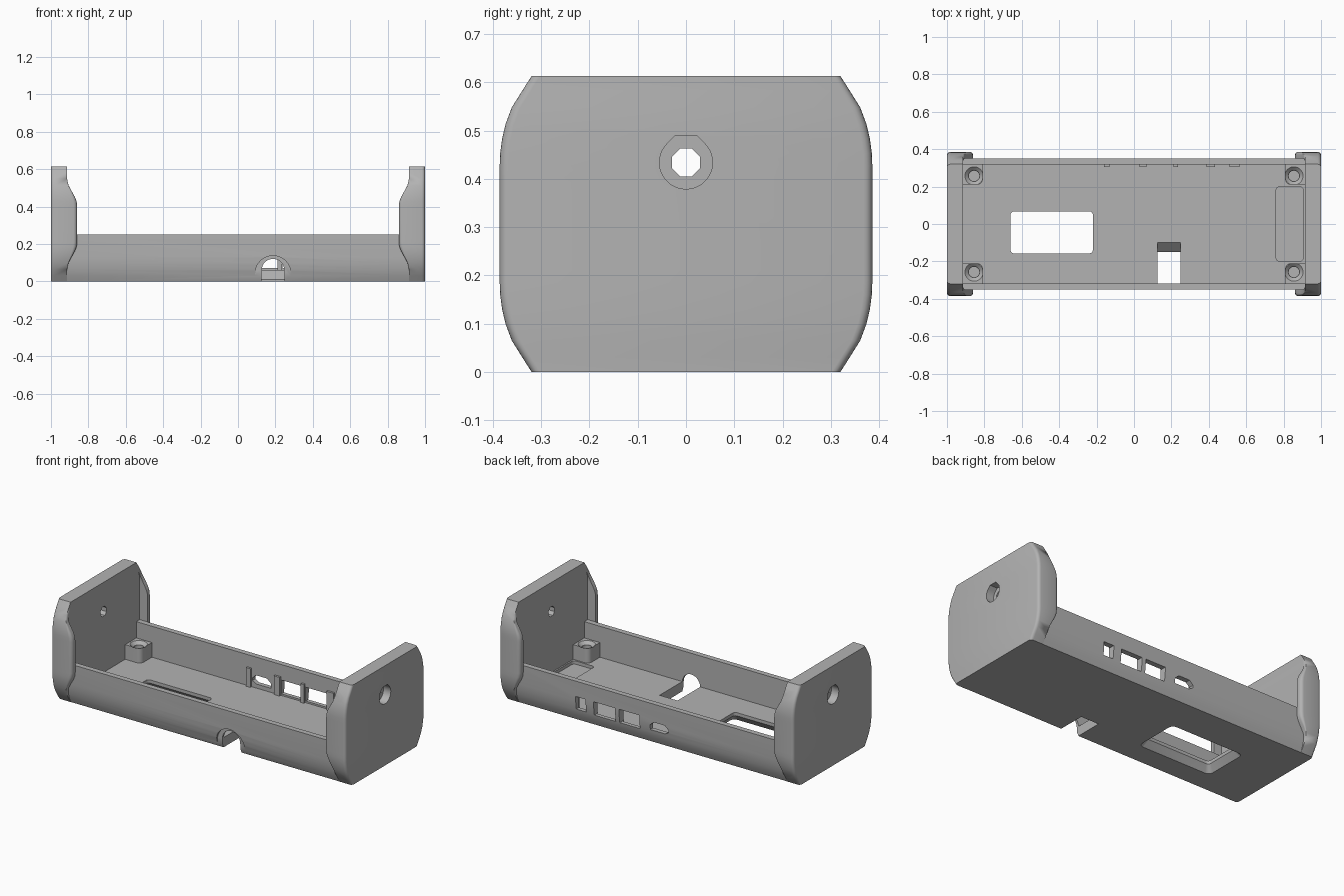
import bpy, bmesh
from math import sin, cos, pi
from mathutils import Vector

cube = bpy.data.objects.get("Cube")
if cube:
    bpy.data.objects.remove(cube, do_unlink=True)

grey = bpy.data.materials.new("matte_grey")
grey.use_nodes = True
grey.diffuse_color = (0.45, 0.45, 0.45, 1)
grey.node_tree.nodes["Principled BSDF"].inputs["Base Color"].default_value = (0.45, 0.45, 0.45, 1)


def loft(name, rings):
    """Skin a stack of equal-length rings and close both ends."""
    bm = bmesh.new()
    loops = [[bm.verts.new(p) for p in ring] for ring in rings]
    n = len(loops[0])
    for a, b in zip(loops, loops[1:]):
        for i in range(n):
            j = (i + 1) % n
            bm.faces.new((a[i], a[j], b[j], b[i]))
    bm.faces.new(loops[0])
    bm.faces.new(loops[-1])
    bmesh.ops.remove_doubles(bm, verts=bm.verts, dist=1e-5)
    bmesh.ops.recalc_face_normals(bm, faces=bm.faces)
    mesh = bpy.data.meshes.new(name)
    bm.to_mesh(mesh)
    bm.free()
    mesh.materials.append(grey)
    obj = bpy.data.objects.new(name, mesh)
    bpy.context.collection.objects.link(obj)
    return obj


def prism(name, pts, axis, lo, hi, pts_hi=None):
    """Extrude a 2D outline along an axis; the other two axes keep their order."""
    def ring(outline, d):
        order = {"x": lambda u, v: (d, u, v), "y": lambda u, v: (u, d, v), "z": lambda u, v: (u, v, d)}
        return [Vector(order[axis](u, v)) for u, v in outline]
    return loft(name, [ring(pts, lo), ring(pts_hi or pts, hi)])


def rect(u0, u1, v0, v1, r=0.0):
    if not r:
        return [(u0, v0), (u1, v0), (u1, v1), (u0, v1)]
    corners = [(u1 - r, v1 - r), (u0 + r, v1 - r), (u0 + r, v0 + r), (u1 - r, v0 + r)]
    return [(cu + r * cos((q + k / 5) * pi / 2), cv + r * sin((q + k / 5) * pi / 2))
            for q, (cu, cv) in enumerate(corners) for k in range(6)]


def circle(u, v, r, n=32):
    return [(u + r * cos(2 * pi * i / n), v + r * sin(2 * pi * i / n)) for i in range(n)]


def arch(u, r, base, spring):
    arc = [(u + r * cos(pi * i / 20), spring + r * sin(pi * i / 20)) for i in range(21)]
    return [(u + r, base)] + arc + [(u - r, base)]


def teardrop(u, v, r, both=False):
    """Circle with a flat top on 45 degree shoulders; optionally the same below."""
    t = 0.414 * r
    top = [(u + t, v + r), (u - t, v + r)]
    if both:
        return [(u + r, v - t), (u + r, v + t)] + top + [(u - r, v + t), (u - r, v - t), (u - t, v - r), (u + t, v - r)]
    arc = [(u + r * cos(a), v + r * sin(a)) for a in (pi * (0.75 + 1.5 * i / 28) for i in range(29))]
    return top + arc


def boolean(obj, other, op="DIFFERENCE"):
    other.hide_render = True
    mod = obj.modifiers.new("cut", "BOOLEAN")
    mod.operation, mod.solver, mod.object = op, "EXACT", other
    bpy.context.view_layer.objects.active = obj
    bpy.ops.object.modifier_apply(modifier=mod.name)
    bpy.data.objects.remove(other, do_unlink=True)


def finish(obj):
    bpy.ops.object.select_all(action="DESELECT")
    obj.select_set(True)
    bpy.context.view_layer.objects.active = obj
    bpy.ops.object.shade_smooth_by_angle(angle=0.45)


HEIGHT, PLATE, FLOOR, WALL, RIM = 0.613, 0.914, 0.06, 0.318, 0.25

# Tray: curved outer walls around a flat floor
side = [(0.319, 0), (0.332, 0.03), (0.341, 0.06), (0.347, 0.095), (0.35, 0.13), (0.351, RIM)]
outline = side + [(-y, z) for y, z in reversed(side)]
tray = prism("tray", outline, "x", -0.93, 0.93)
boolean(tray, prism("cavity", rect(-WALL, WALL, FLOOR, 0.5), "x", -PLATE, PLATE))

# Floor window, flared towards the underside
window = (-0.66, -0.22, -0.157, 0.067)
boolean(tray, prism("window_cut", rect(*window, 0.018), "z", -0.1, 0.1))
wide = (window[0] - 0.03, window[1] + 0.03, window[2] - 0.03, window[3] + 0.03)
boolean(tray, prism("window_flare", rect(*wide, 0.03), "z", -0.001, 0.04, rect(*window, 0.018)))

# Shallow pocket at one end of the floor
boolean(tray, prism("pocket_cut", rect(0.76, 0.905, -0.2, 0.2, 0.02), "z", FLOOR - 0.02, 0.1))

# Cable entry: floor slot with ramp, arch through the front wall, outer recess
CABLE = 0.187
ramp = [(-0.4, -0.01), (-0.15, -0.01), (-0.15, 0.01), (-0.098, FLOOR), (-0.098, 0.065), (-0.315, 0.065), (-0.4, 0.03)]
boolean(tray, prism("slot_cut", ramp, "x", CABLE - 0.061, CABLE + 0.061))
boolean(tray, prism("arch_cut", arch(CABLE, 0.06, -0.01, 0.06), "y", -0.4, -0.3))
boolean(tray, prism("arch_recess", arch(CABLE, 0.095, 0.03, 0.042), "y", -0.4, -0.332))

# Connector openings in the back wall
for x0, x1, z0, z1 in [(0.437, 0.505, 0.075, 0.155), (0.237, 0.383, 0.07, 0.155), (0.072, 0.21, 0.07, 0.155)]:
    boolean(tray, prism("port_cut", rect(x0, x1, z0, z1), "y", 0.28, 0.4))
small_port = [(-0.1, 0.085), (0.0, 0.085), (0.0, 0.115), (-0.025, 0.138), (-0.1, 0.138), (-0.125, 0.115), (-0.125, 0.1)]
boolean(tray, prism("small_port_cut", small_port, "y", 0.28, 0.4))
finish(tray)

# Thin ribs between the openings
for i, (x0, x1) in enumerate([(-0.16, -0.13), (0.03, 0.068), (0.212, 0.234), (0.387, 0.434), (0.51, 0.565)]):
    prism(f"port_rib_{i + 1}", rect(x0, x1, 0.305, WALL + 0.005), "z", FLOOR - 0.01, 0.175)

# Corner standoffs with countersunk screw holes
for sx, x_name in ((-1, "right"), (1, "left")):
    for sy, y_name in ((-1, "front"), (1, "back")):
        r = 0.03
        cx, cy = 0.808 + r, 0.21 + r
        bend = [(cx - r * sin(k * pi / 12), cy - r * cos(k * pi / 12)) for k in range(7)]
        shape = bend + [(0.808, WALL + 0.004), (PLATE + 0.004, WALL + 0.004), (PLATE + 0.004, 0.21)]
        post = prism(f"standoff_{y_name}_{x_name}", [(sx * x, sy * y) for x, y in shape], "z", FLOOR - 0.03, 0.15)
        hole = (sx * 0.855, sy * 0.257)
        boolean(post, prism("screw_cut", circle(*hole, 0.028), "z", 0.07, 0.2))
        boolean(post, prism("sink_cut", circle(*hole, 0.03), "z", 0.132, 0.151, circle(*hole, 0.05)))
        finish(post)

# End caps: rows of height, half depth and inner edge of the wrap-around lip
rows = [(0, 0.32, PLATE), (0.03, 0.339, PLATE), (0.065, 0.361, PLATE), (0.1, 0.374, 0.906), (0.13, 0.381, 0.89),
        (0.16, 0.385, 0.873), (0.185, 0.386, 0.863), (0.21, 0.386, 0.86)]
rows += [(HEIGHT - z, y, lip) for z, y, lip in reversed(rows)]


def cap_section(half, lip):
    b_out = 0.018
    b_in = 0.02 * (PLATE - lip) / 0.054
    inner = min(0.351, half - 0.022)
    pts = [(PLATE, inner), (lip, inner)]
    steps = [k * pi / 8 for k in range(5)]
    pts += [(lip + b_in * (1 - cos(a)), half - b_in * (1 - sin(a))) for a in steps]
    pts += [(1 - b_out * (1 - sin(a)), half - b_out * (1 - cos(a))) for a in steps]
    return pts + [(x, -y) for x, y in reversed(pts)]


for s, label in ((-1, "right"), (1, "left")):
    cap = loft(f"end_cap_{label}", [[Vector((s * x, y, z)) for x, y in cap_section(half, lip)] for z, half, lip in rows])
    for shape, near in ((teardrop(0, 0.434, 0.055), 0.95), (teardrop(0, 0.434, 0.029, True), 0.85)):
        boolean(cap, prism("shaft_cut", shape, "x", s * near, s * 1.1))
    finish(cap)
